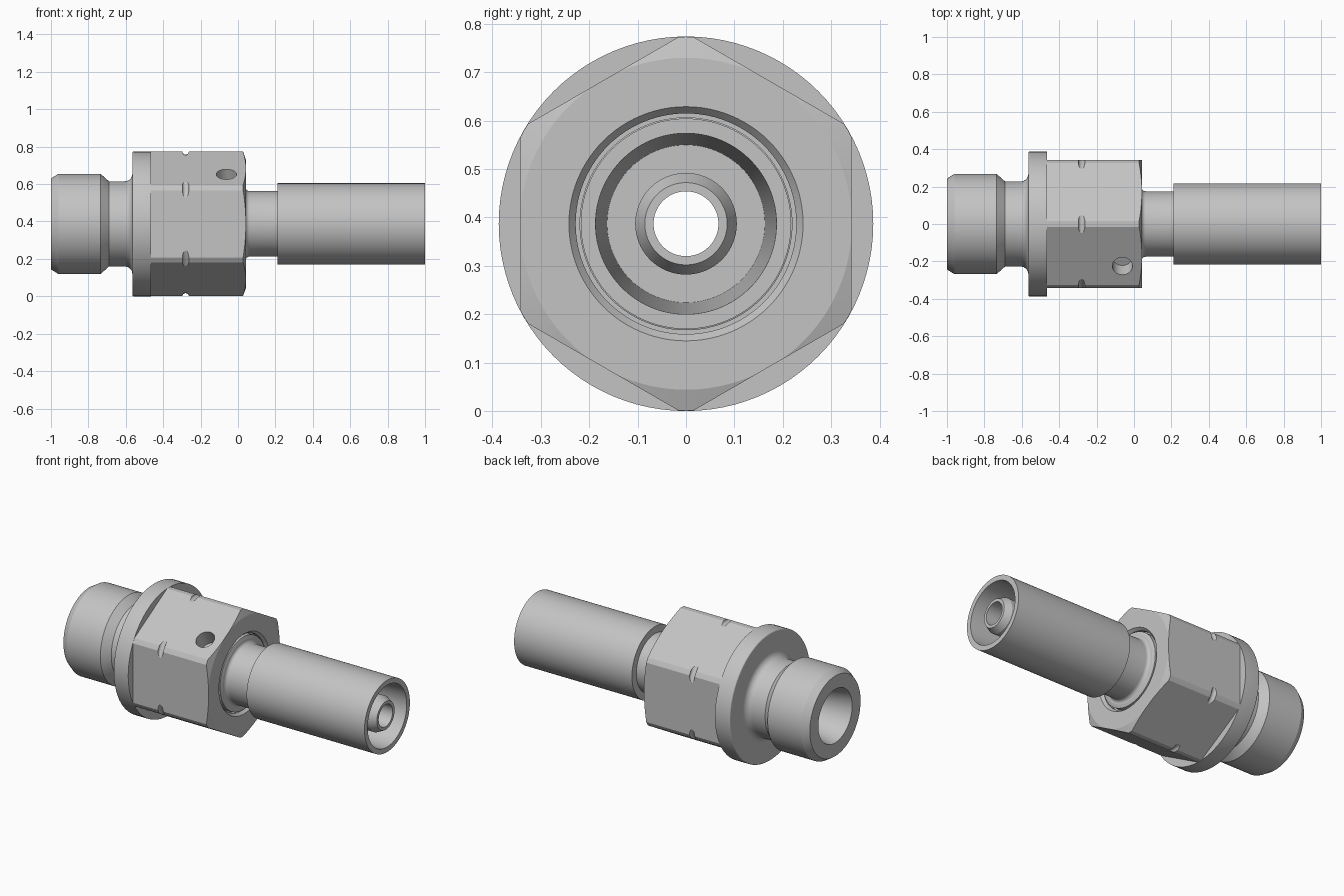
import bpy, bmesh, math
from mathutils import Vector

if "Cube" in bpy.data.objects:
    bpy.data.objects.remove(bpy.data.objects["Cube"], do_unlink=True)

AXIS_Z = 0.387      # height of the common axis
RIM = 0.387         # collar and hex corner radius
FLAT = 0.342        # axis to hex flat
BORE = 0.067
SEGMENTS = 96

steel = bpy.data.materials.new("plain steel")
steel.use_nodes = True
steel.diffuse_color = (0.55, 0.55, 0.55, 1)
steel.node_tree.nodes["Principled BSDF"].inputs["Base Color"].default_value = (0.55, 0.55, 0.55, 1)


def finish(name, bm):
    bmesh.ops.recalc_face_normals(bm, faces=bm.faces)
    mesh = bpy.data.meshes.new(name)
    bm.to_mesh(mesh)
    bm.free()
    mesh.materials.append(steel)
    obj = bpy.data.objects.new(name, mesh)
    bpy.context.collection.objects.link(obj)
    return obj


def activate(obj):
    bpy.ops.object.select_all(action='DESELECT')
    obj.select_set(True)
    bpy.context.view_layer.objects.active = obj


def smooth(obj):
    activate(obj)
    bpy.ops.object.shade_smooth_by_angle(angle=math.radians(14))


def arc(cx, cr, rx, rr, start, end, steps=8):
    """Elliptical arc of (x, radius) points."""
    angles = [math.radians(start + (end - start) * i / steps) for i in range(steps + 1)]
    return [(cx + rx * math.cos(a), cr + rr * math.sin(a)) for a in angles]


def revolve(name, profile):
    """Spin a closed (x, radius) outline about the fitting's axis."""
    bm = bmesh.new()
    verts = [bm.verts.new((x, 0, AXIS_Z + r)) for x, r in profile]
    edges = [bm.edges.new((v, verts[i - 1])) for i, v in enumerate(verts)]
    bmesh.ops.spin(bm, geom=verts + edges, cent=(0, 0, AXIS_Z), axis=(1, 0, 0),
                   angle=math.tau, steps=SEGMENTS, use_merge=True)
    bmesh.ops.remove_doubles(bm, verts=bm.verts, dist=1e-5)
    return finish(name, bm)


def prism(name, base, direction, radius, depth, sides, turn=0):
    """Solid prism starting at base and running along direction."""
    bm = bmesh.new()
    d = Vector(direction).normalized()
    u = Vector((1, 0, 0)) if abs(d.x) < 0.5 else Vector((0, 0, 1))
    v = d.cross(u)
    ring = []
    for i in range(sides):
        a = turn + math.tau * i / sides
        ring.append(bm.verts.new(Vector(base) + radius * (u * math.cos(a) + v * math.sin(a))))
    face = bm.faces.new(ring)
    made = bmesh.ops.extrude_face_region(bm, geom=[face])["geom"]
    bmesh.ops.translate(bm, vec=d * depth,
                        verts=[g for g in made if isinstance(g, bmesh.types.BMVert)])
    return finish(name, bm)


def boolean(target, cutter, operation):
    mod = target.modifiers.new("cut", 'BOOLEAN')
    mod.operation = operation
    mod.solver = 'EXACT'
    mod.object = cutter
    activate(target)
    bpy.ops.object.modifier_apply(modifier=mod.name)
    bpy.data.objects.remove(cutter, do_unlink=True)


# Threaded end: coned mouth, chamfered barrel, relief neck, fillet and collar
threaded_end = revolve("threaded_end", [
    (-1, 0.162), (-1, 0.243), (-0.96, 0.268), (-0.735, 0.268), (-0.69, 0.228)]
    + arc(-0.605, 0.268, 0.04, 0.04, -90, 0)
    + arc(-0.557, RIM - 0.008, 0.008, 0.008, 180, 90, 6)
    + [(-0.465, RIM), (-0.465, BORE), (-0.57, BORE), (-0.62, 0.12), (-0.8, 0.12)])
smooth(threaded_end)

# Hex nut: turned blank with corner groove, end chamfer and countersink
hex_nut = revolve("hex_nut", [(-0.47, BORE), (-0.47, RIM - 0.0005)]
    + arc(-0.28, RIM - 0.0005, 0.017, 0.016, 180, 360, 14)
    + [(0.027, RIM - 0.0005), (0.042, 0.343), (0.042, 0.242), (0.025, 0.228),
       (0.0, 0.228), (0.0, BORE)])
boolean(hex_nut, prism("hex_cutter", (-0.6, 0, AXIS_Z), (1, 0, 0),
                       FLAT / math.cos(math.pi / 6), 0.8, 6), 'INTERSECT')

# Blind hole drilled square to the upper front flat
normal = Vector((0, -0.5, math.sqrt(0.75)))
along = Vector((0, -math.sqrt(0.75), -0.5))
mouth = Vector((-0.062, 0, AXIS_Z)) + normal * FLAT + along * 0.062
boolean(hex_nut, prism("hole_cutter", mouth + normal * 0.05, -normal, 0.054, 0.15, 40), 'DIFFERENCE')
smooth(hex_nut)

# Stem with a flared foot seated in the countersink
stem = revolve("stem", [(-0.02, BORE), (-0.02, 0.22), (0.034, 0.22), (0.04, 0.2)]
    + arc(0.062, 0.196, 0.022, 0.021, 180, 270)
    + [(0.22, 0.175), (0.22, BORE)])
smooth(stem)

# Open sleeve with a tapered hose socket
sleeve = revolve("sleeve", [
    (0.21, BORE), (0.21, 0.2175), (1, 0.2175), (1, 0.187), (0.3, 0.163), (0.3, BORE)])
smooth(sleeve)

# Hose nipple inside the sleeve
nipple = revolve("nipple", [
    (0.29, BORE), (0.29, 0.105), (0.95, 0.105), (0.99, 0.085), (0.99, BORE)])
smooth(nipple)
